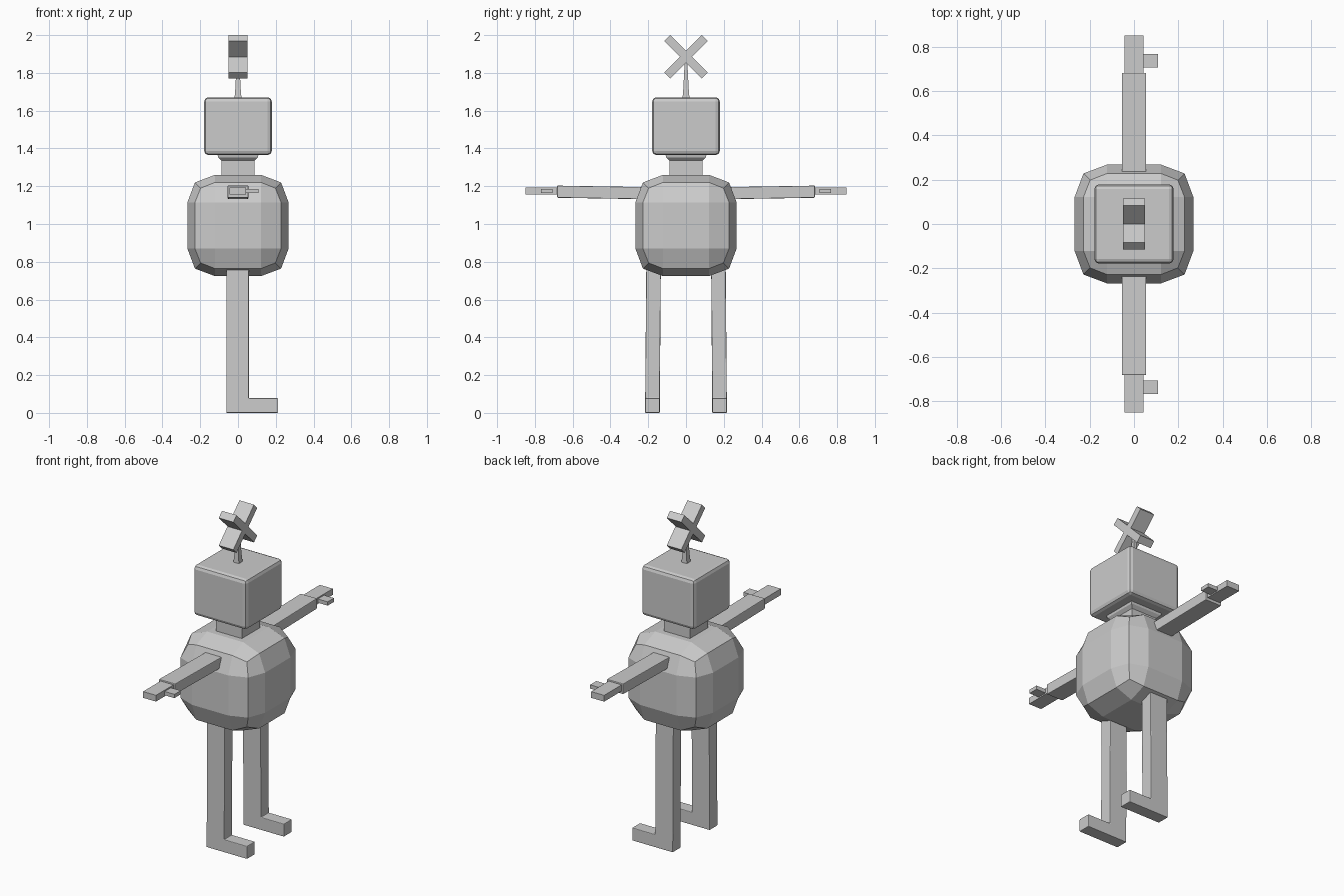
import bpy, bmesh, math
from mathutils import Matrix, Vector

if "Cube" in bpy.data.objects:
    bpy.data.objects.remove(bpy.data.objects["Cube"])

grey = bpy.data.materials.new("light grey")
grey.diffuse_color = (0.6, 0.6, 0.6, 1)
grey.use_nodes = True
grey.node_tree.nodes["Principled BSDF"].inputs["Base Color"].default_value = grey.diffuse_color


def finish(name, bm, bevel=0.0):
    bmesh.ops.recalc_face_normals(bm, faces=bm.faces)
    me = bpy.data.meshes.new(name)
    bm.to_mesh(me)
    bm.free()
    me.materials.append(grey)
    ob = bpy.data.objects.new(name, me)
    bpy.context.collection.objects.link(ob)
    if bevel:
        m = ob.modifiers.new("bevel", 'BEVEL')
        m.width, m.segments = bevel, 2
    return ob


def box(name, lo, hi, bevel=0.0, turn=0.0):
    lo, hi = Vector(lo), Vector(hi)
    bm = bmesh.new()
    bmesh.ops.create_cube(bm, size=1)
    bmesh.ops.scale(bm, vec=hi - lo, verts=bm.verts)
    bmesh.ops.rotate(bm, matrix=Matrix.Rotation(turn, 3, 'X'), verts=bm.verts)
    bmesh.ops.translate(bm, vec=(lo + hi) / 2, verts=bm.verts)
    return finish(name, bm, bevel)


def column(name, rings):
    """Square column through (z, half width) rings."""
    bm = bmesh.new()
    loops = [[bm.verts.new((sx * r, sy * r, z))
              for sx, sy in ((-1, -1), (1, -1), (1, 1), (-1, 1))] for z, r in rings]
    for a, b in zip(loops, loops[1:]):
        for i in range(4):
            j = (i + 1) % 4
            bm.faces.new((a[i], a[j], b[j], b[i]))
    bm.faces.new(loops[0])
    bm.faces.new(loops[-1])
    return finish(name, bm)


# Faceted body: a cube cut in thirds, with its edges and corners drawn in
bm = bmesh.new()
bmesh.ops.create_cube(bm, size=2)
bmesh.ops.subdivide_edges(bm, edges=bm.edges, cuts=2, use_grid_fill=True)
for v in bm.verts:
    outer = sum(abs(c) > 0.9 for c in v.co)
    reach = {1: 0.268, 2: 0.228, 3: 0.198}[outer]
    v.co = Vector([math.copysign(reach if abs(c) > 0.9 else 0.122, c) for c in v.co])
    v.co.z += 0.992
finish("body", bm)

# Neck, head and antenna
column("neck", [(1.2, 0.087), (1.335, 0.087), (1.352, 0.105), (1.375, 0.11)])
box("head", (-0.179, -0.179, 1.365), (0.179, 0.179, 1.671), 0.022)
column("antenna_stem", [(1.66, 0.019), (1.72, 0.014), (1.84, 0.008), (1.88, 0.008)])
for i, turn in enumerate((45, -45)):
    box(f"antenna_blade_{i + 1}", (-0.049, -0.1405, 1.863), (0.049, 0.1405, 1.907),
        turn=math.radians(turn))

for side, s in (("front", -1), ("back", 1)):
    # Arm, hand and thumb
    arm = box(f"{side}_arm", (-0.055, min(s * 0.2, s * 0.682), 1.139),
              (0.055, max(s * 0.2, s * 0.682), 1.203), 0.004)
    for v in arm.data.vertices:
        if abs(v.co.y) < 0.4:
            v.co.z -= 0.008
    box(f"{side}_hand", (-0.044, min(s * 0.67, s * 0.85), 1.156),
        (0.043, max(s * 0.67, s * 0.85), 1.194))
    box(f"{side}_thumb", (0.035, s * 0.737 - 0.03, 1.163), (0.109, s * 0.737 + 0.03, 1.186))

    # Leg and foot from one bent profile, leaning in a little at the top
    profile = [(-0.062, 0), (0.212, 0), (0.212, 0.078), (0.058, 0.078),
               (0.058, 0.8), (-0.062, 0.8)]
    bm = bmesh.new()
    face = bm.faces.new([bm.verts.new((x, s * 0.139, z)) for x, z in profile])
    new = bmesh.ops.extrude_face_region(bm, geom=[face])["geom"]
    bmesh.ops.translate(bm, vec=(0, s * 0.077, 0),
                        verts=[g for g in new if isinstance(g, bmesh.types.BMVert)])
    for v in bm.verts:
        if v.co.z > 0.5:
            v.co.y -= s * 0.006
    finish(f"{side}_leg", bm, 0.004)
